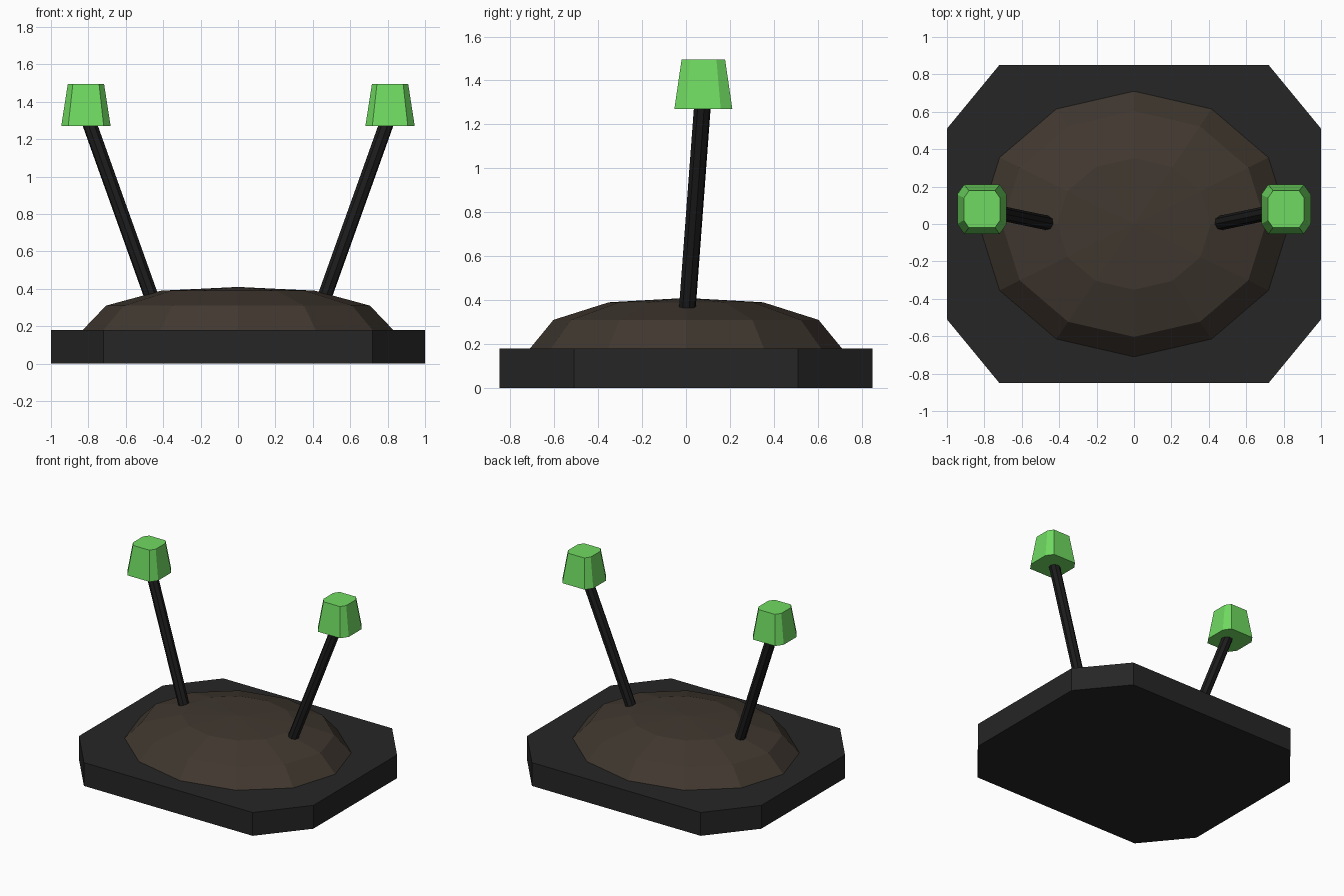
import bpy, bmesh, math
from mathutils import Vector

if "Cube" in bpy.data.objects:
    bpy.data.objects.remove(bpy.data.objects["Cube"])


def material(name, rgb):
    m = bpy.data.materials.new(name)
    m.diffuse_color = (*rgb, 1.0)
    m.use_nodes = True
    m.node_tree.nodes["Principled BSDF"].inputs["Base Color"].default_value = m.diffuse_color
    return m


BLACK = material("charcoal", (0.019, 0.019, 0.019))
DARK = material("stalk black", (0.012, 0.012, 0.012))
BROWN = material("earth brown", (0.052, 0.039, 0.029))
GREEN = material("bright green", (0.16, 0.70, 0.12))


def octagon(hx, hy, z, cx=0.0, cy=0.0):
    """Rectangle with cut corners, counter-clockwise."""
    a, b = 0.72 * hx, 0.6 * hy
    pts = [(hx, -b), (hx, b), (a, hy), (-a, hy), (-hx, b), (-hx, -b), (-a, -hy), (a, -hy)]
    return [(cx + x, cy + y, z) for x, y in pts]


def ellipse(scale, z, n=12):
    return [(0.83 * scale * math.cos(2 * math.pi * i / n),
             0.71 * scale * math.sin(2 * math.pi * i / n), z) for i in range(n)]


def loft(name, rings, mat, apex=None):
    """Skin a stack of rings from bottom to top, closed by a flat cap or a point."""
    bm = bmesh.new()
    rows = [[bm.verts.new(p) for p in ring] for ring in rings]
    n = len(rows[0])
    for lo, hi in zip(rows, rows[1:]):
        for i in range(n):
            j = (i + 1) % n
            bm.faces.new((lo[i], lo[j], hi[j], hi[i]))
    bm.faces.new(rows[0][::-1])
    if apex:
        tip = bm.verts.new(apex)
        for i in range(n):
            bm.faces.new((rows[-1][i], rows[-1][(i + 1) % n], tip))
    else:
        bm.faces.new(rows[-1])
    bmesh.ops.recalc_face_normals(bm, faces=bm.faces)
    mesh = bpy.data.meshes.new(name)
    bm.to_mesh(mesh)
    bm.free()
    mesh.materials.append(mat)
    obj = bpy.data.objects.new(name, mesh)
    bpy.context.collection.objects.link(obj)
    return obj


def rod(name, start, end, radius, mat):
    start, end = Vector(start), Vector(end)
    axis = end - start
    bpy.ops.mesh.primitive_cylinder_add(vertices=8, radius=radius, depth=axis.length,
                                        location=(start + end) / 2)
    obj = bpy.context.object
    obj.rotation_euler = axis.to_track_quat('Z', 'Y').to_euler()
    obj.name = name
    obj.data.materials.append(mat)
    return obj


# Base slab and low faceted mound
loft("base", [octagon(1, 0.85, 0), octagon(1, 0.85, 0.18)], BLACK)
loft("mound", [ellipse(1, 0.175), ellipse(1, 0.18), ellipse(0.85, 0.31), ellipse(0.495, 0.39)],
     BROWN, apex=(0, 0, 0.41))

# Leaning stalks with tapered caps
for side, s in (("left", -1), ("right", 1)):
    rod(side + "_stalk", (s * 0.455, 0.004, 0.335), (s * 0.80, 0.076, 1.30), 0.039, DARK)
    loft(side + "_cap", [octagon(0.132, 0.132, 1.27, s * 0.813, 0.079),
                         octagon(0.097, 0.099, 1.495, s * 0.813, 0.079)], GREEN)
